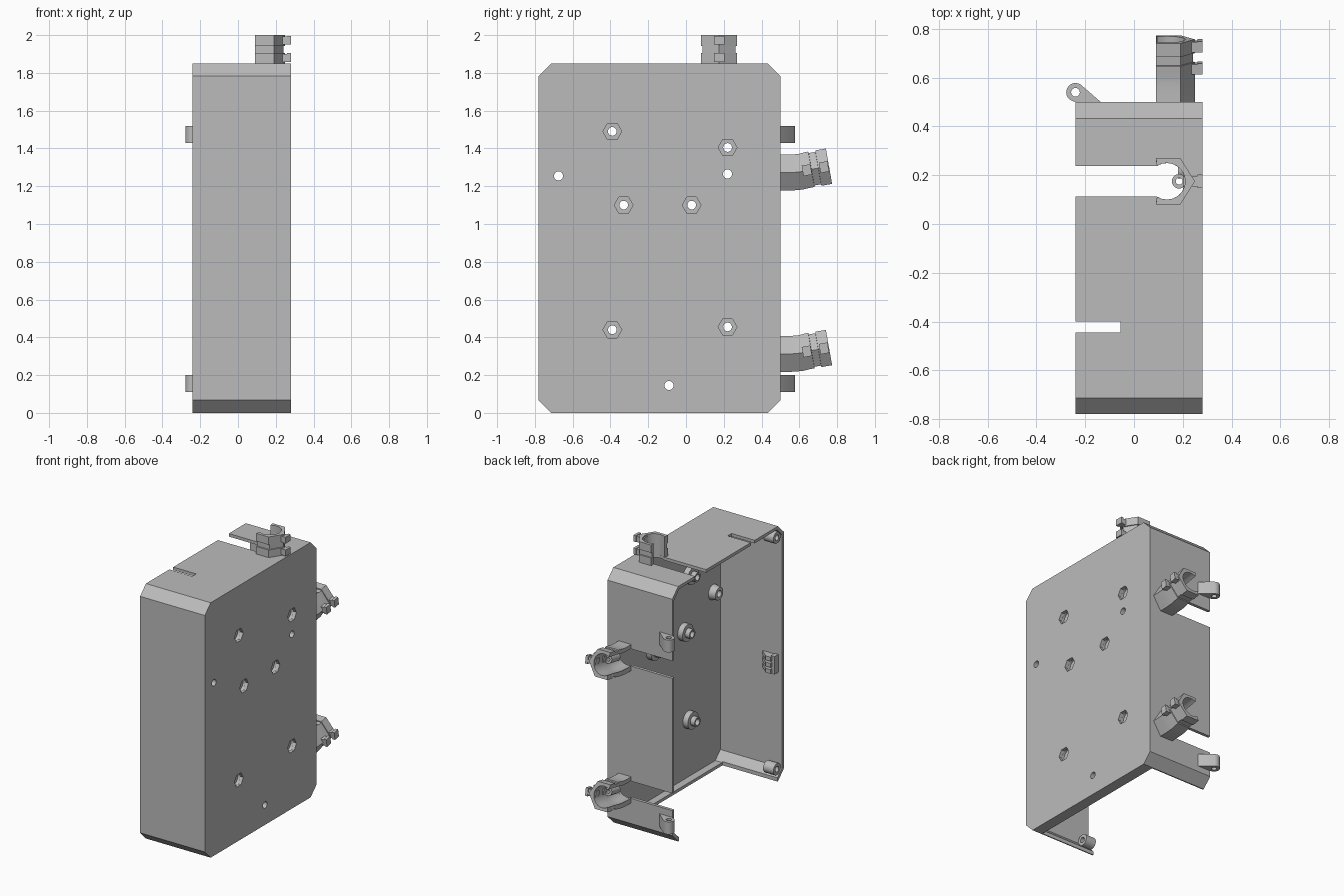
import bpy, bmesh
from math import sin, cos, radians, pi
from mathutils import Vector

cube = bpy.data.objects.get("Cube")
if cube:
    bpy.data.objects.remove(cube)

grey = bpy.data.materials.new("light grey plastic")
grey.use_nodes = True
GREY = (0.5, 0.5, 0.5, 1)
grey.diffuse_color = GREY
grey.node_tree.nodes["Principled BSDF"].inputs["Base Color"].default_value = GREY


def loft(name, rings, cap=True):
    """Skin a list of closed rings; cap the ends or loop back to the first."""
    bm = bmesh.new()
    vs = [[bm.verts.new(p) for p in r] for r in rings]
    pairs = list(zip(vs, vs[1:])) + ([] if cap else [(vs[-1], vs[0])])
    n = len(rings[0])
    for a, b in pairs:
        for i in range(n):
            j = (i + 1) % n
            bm.faces.new((a[i], a[j], b[j], b[i]))
    if cap:
        bm.faces.new(vs[0])
        bm.faces.new(vs[-1])
    bmesh.ops.recalc_face_normals(bm, faces=bm.faces)
    me = bpy.data.meshes.new(name)
    bm.to_mesh(me)
    bm.free()
    me.materials.append(grey)
    ob = bpy.data.objects.new(name, me)
    bpy.context.collection.objects.link(ob)
    return ob


def prism(name, pts, axis, a, b):
    place = {"x": lambda u, v, w: (w, u, v),
             "y": lambda u, v, w: (u, w, v),
             "z": lambda u, v, w: (u, v, w)}[axis]
    return loft(name, [[place(u, v, w) for u, v in pts] for w in (a, b)])


def circle(u, v, r, n=24, start=0, end=360):
    full = end - start == 360
    steps = n if full else n - 1
    return [(u + r * cos(radians(start + (end - start) * i / steps)),
             v + r * sin(radians(start + (end - start) * i / steps))) for i in range(n)]


def rect(u0, u1, v0, v1):
    return [(u0, v0), (u1, v0), (u1, v1), (u0, v1)]


def octagon(u0, u1, v0, v1, c):
    return [(u0 + c, v0), (u1 - c, v0), (u1, v0 + c), (u1, v1 - c),
            (u1 - c, v1), (u0 + c, v1), (u0, v1 - c), (u0, v0 + c)]


def lathe_x(name, profile, y, z, n=24):
    """Revolve a closed (radius, x) profile about a line along x."""
    rings = [[(x, y + r * cos(2 * pi * k / n), z + r * sin(2 * pi * k / n))
              for r, x in profile] for k in range(n)]
    return loft(name, rings, cap=False)


def cut(ob, cutter):
    m = ob.modifiers.new("cut", "BOOLEAN")
    m.operation, m.solver, m.object = "DIFFERENCE", "EXACT", cutter
    bpy.context.view_layer.objects.active = ob
    bpy.ops.object.modifier_apply(modifier=m.name)
    bpy.data.objects.remove(cutter)


# Open-sided case with chamfered corners
X0, X1, Y0, Y1, H, T = -0.24, 0.28, -0.78, 0.50, 1.85, 0.022
case = prism("case_shell", octagon(Y0, Y1, 0, H, 0.067), "x", X0, X1)
cut(case, prism("cutter", octagon(Y0 + T, Y1 - T, T, H - T, 0.058), "x", -0.4, X1 - 0.025))
cut(case, prism("cutter", rect(-0.4, 0.2, -0.705, 0.425), "z", -0.1, 0.04))

# Cable slots in the roof and back wall
CX, CY = 0.135, 0.175
slots_z = (1.272, 0.312)


def slot_outline(v):
    return [(-0.4, v - 0.0625), (0.094, v - 0.0625)] + \
        circle(CX, v, 0.075, 15, -123, 123) + [(0.094, v + 0.0625), (-0.4, v + 0.0625)]


cut(case, prism("cutter", slot_outline(CY), "z", 1.75, 1.9))
for z in slots_z:
    cut(case, prism("cutter", slot_outline(z), "y", 0.45, 0.55))
cut(case, prism("cutter", rect(-0.4, -0.055, -0.445, -0.40), "z", 1.75, 1.9))

# Hex pockets with standoffs behind them
standoffs = [(-0.39, 1.49), (0.22, 1.405), (-0.33, 1.10),
             (0.03, 1.10), (-0.39, 0.44), (0.22, 0.455)]
for y, z in standoffs:
    cut(case, prism("cutter", circle(y, z, 0.05, 6), "x", 0.2, 0.4))
    lathe_x("standoff", [(0.023, 0.235), (0.023, 0.18), (0.034, 0.18), (0.034, 0.215),
                         (0.062, 0.215), (0.062, 0.256), (0.052, 0.256), (0.052, 0.235)], y, z)

# Plain screw holes with ring bosses
for y, z in [(-0.675, 1.255), (0.22, 1.265), (-0.09, 0.145)]:
    cut(case, prism("cutter", circle(y, z, 0.024), "x", 0.2, 0.4))
    lathe_x("ring_boss", [(0.024, 0.257), (0.024, 0.205), (0.045, 0.205), (0.055, 0.257)], y, z)

# Screw bosses in the front corners
for z in (0.085, H - 0.085):
    lathe_x("corner_boss", [(0.02, -0.15), (0.02, -0.232), (0.042, -0.232), (0.042, -0.15)],
            -0.712, z)


# Curved cable clips: a C-shaped section swept along a path
def section(inset):
    k = 0.095 - inset
    outer = [(0.09, -k), (0.19, -k), (0.25 - inset, 0), (0.19, k), (0.09, k)]
    return outer + circle(CX, 0, 0.075, 17, 123, -123)


def clip(name, origin, along, across, stations):
    """Stations are (distance, sideways rise, tilt in degrees, inset)."""
    rings = []
    for s, rise, tilt, inset in stations:
        t = radians(tilt)
        centre = origin + along * s + across * rise
        side = across * cos(t) - along * sin(t)
        rings.append([centre + Vector((u, 0, 0)) + side * v for u, v in section(inset)])
    return loft(name, rings)


def frame_box(name, base, d, side, x0, x1, w, s0, s1):
    return loft(name, [[base + Vector((x, 0, 0)) + d * s + side * v
                        for x, v in rect(x0, x1, -w, w)] for s in (s0, s1)])


def tube(name, base, d, side, s0, s1):
    rings = []
    for r, s in ((0.03, s0), (0.03, s1), (0.014, s1), (0.014, s0)):
        rings.append([base + Vector((u, 0, 0)) + d * s + side * v
                      for u, v in circle(0.185, 0, r, 16)])
    return loft(name, rings, cap=False)


def clip_details(end, d, side):
    for s in (-0.05, -0.142):
        frame_box("clip_tab", end, d, side, 0.20, 0.265, 0.022, s, s + 0.042)
        frame_box("clip_tab_head", end, d, side, 0.26, 0.28, 0.028, s, s + 0.046)
    tube("clip_peg", end, d, side, -0.23, -0.13)


Y, Z = Vector((0, 1, 0)), Vector((0, 0, 1))
top_end = Vector((0, CY, 2.0))
clip("top_clip", top_end, Z, Y,
     [(-0.172, 0, 0, 0), (-0.095, 0, 0, 0), (-0.094, 0, 0, 0.008),
      (-0.058, 0, 0, 0.008), (-0.057, 0, 0, 0), (0, 0, 0, 0)])
clip_details(top_end, Z, Y)

tilt = radians(10)
for z in slots_z:
    origin = Vector((0, 0.479, z))
    bend = [(0, 0, 0, 0), (0.07, 0, 0, 0), (0.10, 0.002, 3, 0), (0.13, 0.005, 6, 0)]
    tail = [(0.278 - d * cos(tilt), 0.034 - d * sin(tilt), 10, i)
            for d, i in ((0.115, 0), (0.095, 0), (0.094, 0.008), (0.058, 0.008), (0.057, 0), (0, 0))]
    clip("back_clip", origin, Y, Z, bend + tail)
    clip_details(origin + Y * 0.278 + Z * 0.034, Y * cos(tilt) + Z * sin(tilt),
                 Z * cos(tilt) - Y * sin(tilt))

# Hinge lugs on the back wall
for z in (0.11, 1.43):
    outline = [(-0.13, 0.495)] + circle(-0.24, 0.54, 0.038, 16, 55, 270) + [(-0.236, 0.495)]
    lug = prism("hinge_lug", outline, "z", z, z + 0.09)
    cut(lug, prism("cutter", circle(-0.24, 0.54, 0.018, 16), "z", z - 0.1, z + 0.2))

# Latch catch inside the front wall
for z0, z1 in ((0.77, 0.80), (0.815, 0.845), (0.86, 0.89)):
    prism("latch_rib", [(-0.19, -0.76), (-0.19, -0.70), (-0.15, -0.70), (-0.08, -0.76)], "z", z0, z1)
prism("latch_plate", rect(-0.21, -0.18, -0.76, -0.715), "z", 0.765, 0.895)

# Crisp edges with smooth round surfaces
for ob in bpy.context.collection.objects:
    ob.select_set(ob.type == "MESH" and grey.name in ob.data.materials)
bpy.ops.object.shade_smooth_by_angle(angle=radians(30))
